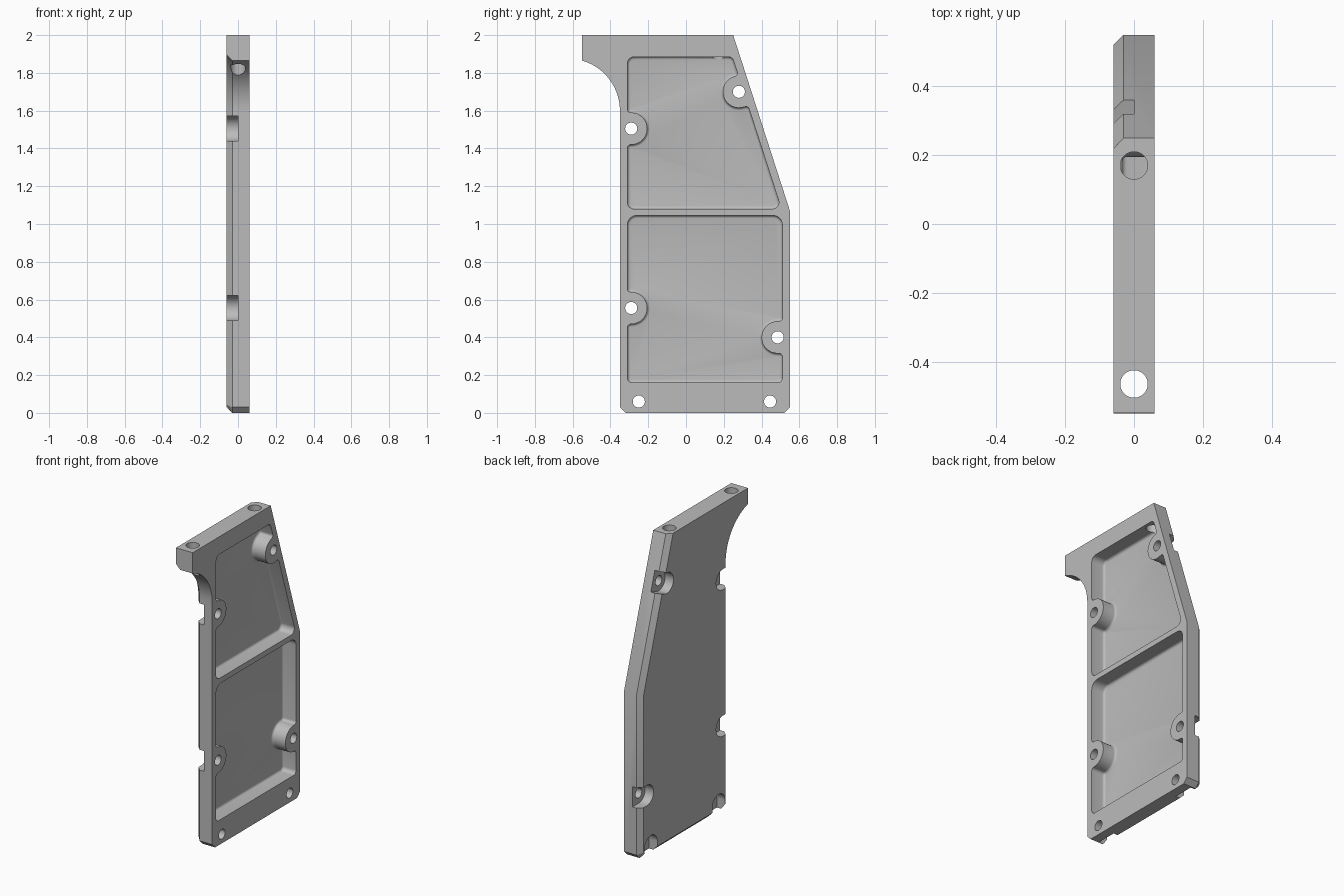
import bpy, bmesh, math
from mathutils import Vector

if "Cube" in bpy.data.objects:
    bpy.data.objects.remove(bpy.data.objects["Cube"])

metal = bpy.data.materials.new("plain grey metal")
metal.use_nodes = True
GREY = (0.5, 0.5, 0.5, 1)
metal.diffuse_color = GREY
metal.node_tree.nodes["Principled BSDF"].inputs["Base Color"].default_value = GREY


def rounded(corners, steps=8):
    """Round each (y, z, radius) corner of a counter-clockwise outline."""
    out = []
    pts = [Vector(c[:2]) for c in corners]
    for i, (p, c) in enumerate(zip(pts, corners)):
        r = c[2]
        if r == 0:
            out.append(p)
            continue
        a = (pts[i - 1] - p).normalized()
        b = (pts[(i + 1) % len(pts)] - p).normalized()
        half = a.angle(b) / 2
        mid = p + (a + b).normalized() * (r / math.sin(half))
        start = p + a * (r / math.tan(half)) - mid
        turn = b.angle_signed(a) and math.copysign(math.pi - 2 * half, a.x * -b.y + a.y * b.x)
        for k in range(steps + 1):
            t = turn * k / steps
            q = Vector((start.x * math.cos(t) - start.y * math.sin(t),
                        start.x * math.sin(t) + start.y * math.cos(t)))
            out.append(mid + q)
    return [p for i, p in enumerate(out) if (p - out[i - 1]).length > 1e-4]


def inset(pts, dist):
    """Move every edge inward; dist is a number or a rule taking the edge ends."""
    n = len(pts)
    lines = []
    for i in range(n):
        a, b = pts[i], pts[(i + 1) % n]
        d = (b - a).normalized()
        inward = Vector((-d.y, d.x))
        lines.append((inward, inward.dot(a) + (dist(a, b) if callable(dist) else dist)))
    out = []
    for i in range(n):
        (m, e), (k, f) = lines[i - 1], lines[i]
        det = m.x * k.y - m.y * k.x
        if abs(det) < 1e-5:
            out.append(pts[i] + k * (f - k.dot(pts[i])))
        else:
            out.append(Vector(((e * k.y - f * m.y) / det, (m.x * f - k.x * e) / det)))
    return out


def finish(bm, name):
    bmesh.ops.recalc_face_normals(bm, faces=bm.faces)
    mesh = bpy.data.meshes.new(name)
    bm.to_mesh(mesh)
    bm.free()
    mesh.materials.append(metal)
    ob = bpy.data.objects.new(name, mesh)
    bpy.context.collection.objects.link(ob)
    return ob


def loft(name, rings):
    """Solid through matching side profiles given as (x, points)."""
    bm = bmesh.new()
    loops = [[bm.verts.new((x, p.x, p.y)) for p in pts] for x, pts in rings]
    bm.faces.new(loops[0])
    bm.faces.new(loops[-1])
    n = len(loops[0])
    for lo, hi in zip(loops, loops[1:]):
        for i in range(n):
            j = (i + 1) % n
            bm.faces.new((lo[i], lo[j], hi[j], hi[i]))
    return finish(bm, name)


def u_shape(c, n, reach, r, fillet):
    """Corners of a U around c that opens along the outward direction n."""
    c, n = Vector(c), Vector(n)
    t = Vector((-n.y, n.x))
    return [(*(c + n * reach - t * r), fillet), (*(c - n * r - t * r), r),
            (*(c - n * r + t * r), r), (*(c + n * reach + t * r), fillet)]


def circle(c, r, steps=32):
    return [Vector(c) + Vector((math.cos(a), math.sin(a))) * r
            for a in (2 * math.pi * i / steps for i in range(steps))]


# Screw positions on the side, with the direction of the nearest edge
SLANT = Vector((0.93, 0.30)).normalized()
FRONT, BACK, DOWN = Vector((-1, 0)), Vector((1, 0)), Vector((0, -1))
screws = [((-0.29, 1.505), FRONT), ((-0.29, 0.555), FRONT), ((0.28, 1.70), SLANT),
          ((0.485, 0.40), BACK), ((-0.25, 0.06), DOWN), ((0.445, 0.06), DOWN)]

# Plate with a concave front bracket and chamfers on the outer side
R = 0.2755
mid = Vector((-0.35 - R, 1.6))
first = math.asin(0.265 / R)
arc = [mid + Vector((math.cos(a), math.sin(a))) * R
       for a in (first * (1 - i / 20) for i in range(21))]
outline = [Vector(p) for p in ((-0.32, 0), (0.52, 0), (0.55, 0.03),
                               (0.55, 1.07), (0.25, 2), (-0.55, 2))]
outline += arc + [Vector((-0.35, 0.03))]


def chamfer(a, b):
    on_top = min(a.y, b.y) > 1.99
    on_tip = max(a.x, b.x) < -0.549
    return 0 if on_top or on_tip else 0.03


plate = loft("side_plate", [(-0.06, inset(outline, chamfer)), (-0.03, outline), (0.06, outline)])


# Two pockets whose walls wrap around the screw bosses
def boss(i, wall):
    c, n = screws[i]
    return u_shape(c, n, n.dot(Vector(wall) - Vector(c)), 0.085, 0.018)


slant_low, slant_high = (0.505, 1.08), (0.245, 1.885)
upper = rounded([(-0.31, 1.08, 0.035), (*slant_low, 0.035)] + boss(2, slant_low)
                + [(*slant_high, 0.03), (-0.31, 1.885, 0.035)] + boss(0, (-0.31, 0)))
lower = rounded([(-0.31, 0.16, 0.025), (0.51, 0.16, 0.025)] + boss(3, (0.51, 0))
                + [(0.51, 1.045, 0.05), (-0.31, 1.045, 0.05)] + boss(1, (-0.31, 0)))

cutters = []
for name, prof in (("upper_pocket", upper), ("lower_pocket", lower)):
    f, floor = 0.015, -0.035
    rings = [(floor + f * (1 - math.cos(a)), inset(prof, f * (1 - math.sin(a))))
             for a in (math.pi / 2 * k / 4 for k in range(5))]
    cutters.append(loft(name, rings + [(0.1, prof)]))

# Screw holes with open slots for the heads
for c, n in screws:
    cutters.append(loft("head_slot", [(x, rounded(u_shape(c, n, 0.15, 0.066, 0), 14))
                                      for x in (-0.1, 0)]))
    cutters.append(loft("screw_hole", [(x, circle(c, 0.032)) for x in (-0.1, 0.1)]))

# Vertical holes in the top edge
for y, bottom in ((0.17, 1.87), (-0.465, 1.7)):
    bm = bmesh.new()
    bmesh.ops.create_cone(bm, cap_ends=True, segments=32, radius1=0.04, radius2=0.04,
                          depth=2.1 - bottom)
    bmesh.ops.translate(bm, verts=bm.verts, vec=(0, y, (2.1 + bottom) / 2))
    cutters.append(finish(bm, "top_hole"))

# Cut everything out of the plate
bpy.context.view_layer.objects.active = plate
for cutter in cutters:
    cutter.hide_render = True
    mod = plate.modifiers.new("cut", "BOOLEAN")
    mod.operation, mod.solver, mod.object = "DIFFERENCE", "EXACT", cutter
    bpy.ops.object.modifier_apply(modifier=mod.name)
    bpy.data.objects.remove(cutter)

bpy.ops.object.select_all(action="DESELECT")
plate.select_set(True)
bpy.ops.object.shade_smooth_by_angle(angle=math.radians(28))
